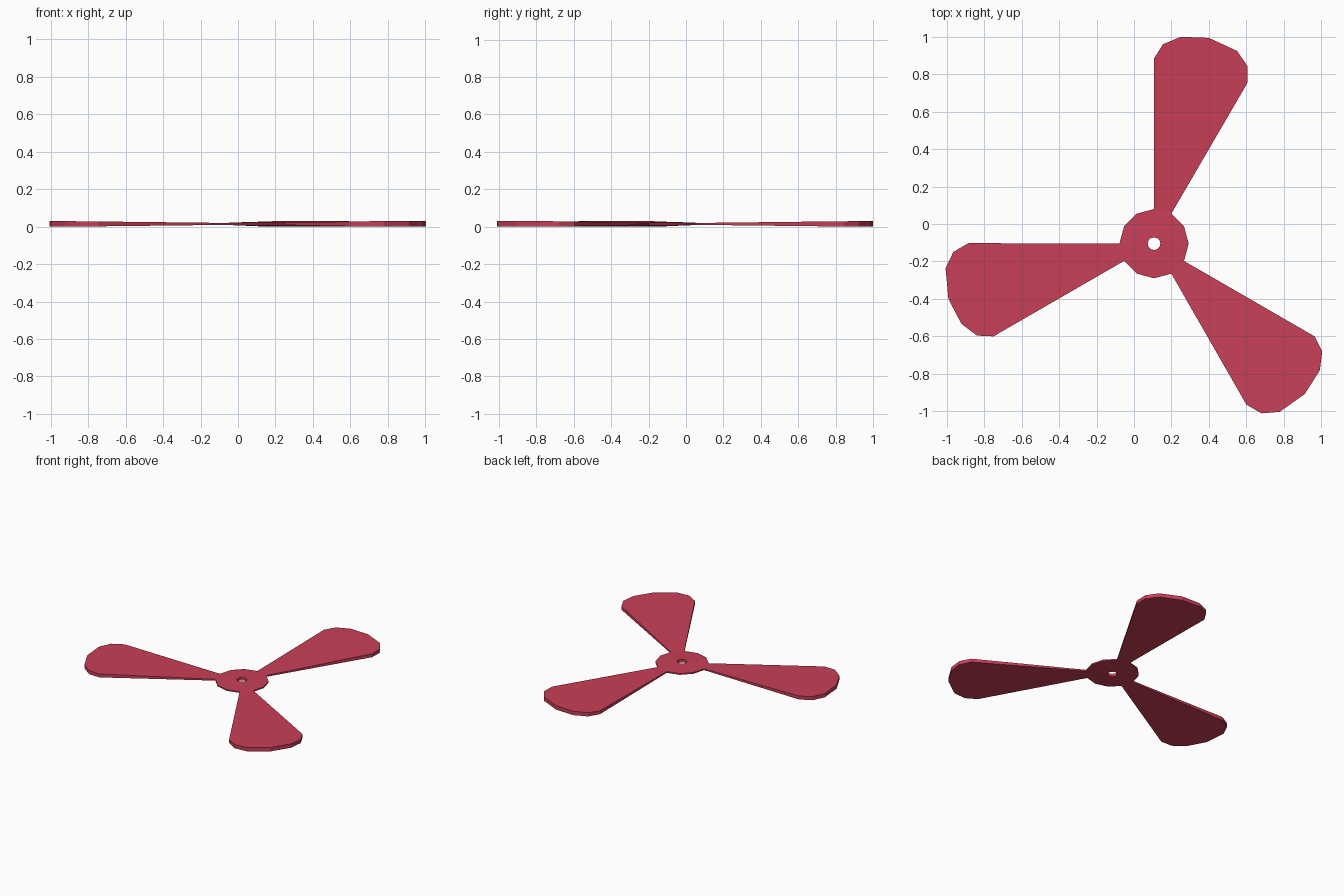
import bpy, bmesh
from math import sin, cos, pi, radians

if "Cube" in bpy.data.objects:
    bpy.data.objects.remove(bpy.data.objects["Cube"])

CX, CY, MID = 0.107, -0.105, 0.015   # hub centre and mid-height
R_HUB, R_HOLE = 0.185, 0.034
H_RIM, H_BORE, H_TIP = 0.005, 0.011, 0.015   # half thicknesses

bm = bmesh.new()


def pair(x, y, h):
    """Matching top and bottom vertices around the mid plane."""
    return [bm.verts.new((CX + x, CY + y, MID + s * h)) for s in (1, -1)]


def wall(a, b):
    bm.faces.new((a[0], b[0], b[1], a[1]))


# hub: twelve-sided disc with a bore, thinning towards the rim
angles = [i * pi / 6 for i in range(12)]
rim = [pair(R_HUB * cos(a), R_HUB * sin(a), H_RIM) for a in angles]
bore = [pair(R_HOLE * cos(a), R_HOLE * sin(a), H_BORE) for a in angles]
for i in range(12):
    j = (i + 1) % 12
    for s in (0, 1):
        bm.faces.new((rim[i][s], rim[j][s], bore[j][s], bore[i][s]))
    wall(bore[i], bore[j])
    if i not in (2, 6, 10):          # blade roots stay open
        wall(rim[i], rim[j])

# blades: rounded paddle outline, thickening towards the tip
outline = [(0.498, 0.857), (0.498, 0.95), (0.443, 1.03), (0.293, 1.099),
           (0.143, 1.105), (0.048, 1.065), (0.0, 0.99)]
ax, ay = cos(radians(75)), sin(radians(75))
d0, d1 = R_HUB * cos(radians(15)), 1.138
for k, root in enumerate((2, 6, 10)):
    c, s = cos(k * 2 * pi / 3), sin(k * 2 * pi / 3)
    loop = [rim[root]]
    for x, y in outline:
        t = (x * ax + y * ay - d0) / (d1 - d0)
        h = H_RIM + (H_TIP - H_RIM) * min(t, 1)
        loop.append(pair(c * x - s * y, s * x + c * y, h))
    loop.append(rim[root + 1])
    for side in (0, 1):
        bm.faces.new([p[side] for p in loop])
    for a, b in zip(loop, loop[1:]):
        wall(a, b)

bmesh.ops.recalc_face_normals(bm, faces=bm.faces)
mesh = bpy.data.meshes.new("propeller")
bm.to_mesh(mesh)
bm.free()
propeller = bpy.data.objects.new("propeller", mesh)
bpy.context.collection.objects.link(propeller)

red = bpy.data.materials.new("red")
red.diffuse_color = (0.58, 0.05, 0.095, 1)
red.use_nodes = True
red.node_tree.nodes["Principled BSDF"].inputs["Base Color"].default_value = red.diffuse_color
mesh.materials.append(red)
